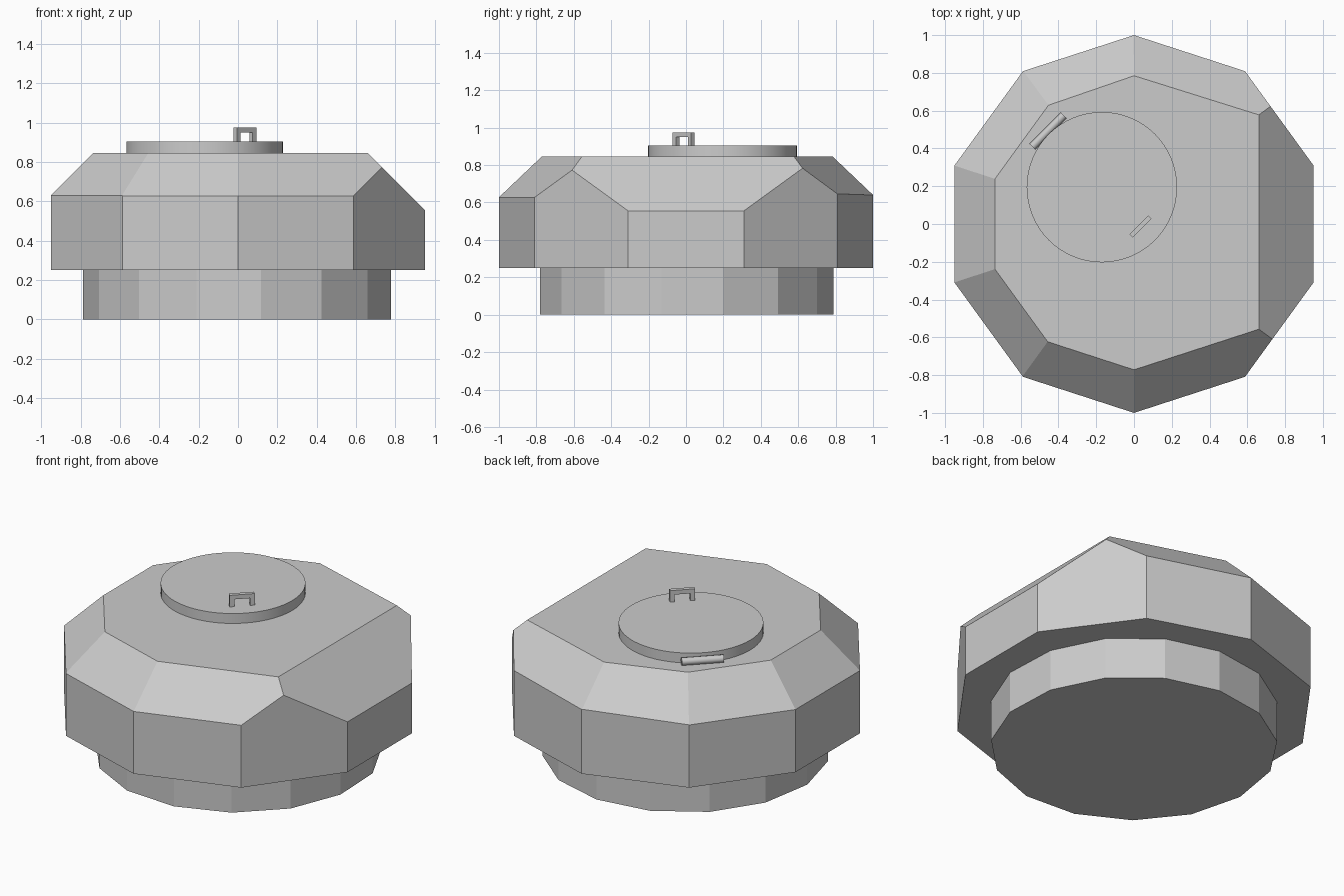
import bpy, bmesh
from math import radians, sin, cos
from mathutils import Vector, Matrix

default = bpy.data.objects.get("Cube")
if default:
    bpy.data.objects.remove(default, do_unlink=True)

grey = bpy.data.materials.new("grey_metal")
grey.use_nodes = True
GREY = (0.6, 0.6, 0.6, 1)
grey.diffuse_color = GREY
grey.node_tree.nodes["Principled BSDF"].inputs["Base Color"].default_value = GREY


def finish(name, bm):
    bmesh.ops.recalc_face_normals(bm, faces=bm.faces)
    mesh = bpy.data.meshes.new(name)
    bm.to_mesh(mesh)
    bm.free()
    mesh.materials.append(grey)
    obj = bpy.data.objects.new(name, mesh)
    bpy.context.collection.objects.link(obj)
    return obj


def prism(sides, radius, z0, z1, turn=0, centre=(0, 0)):
    """Upright prism whose first corner lies at angle turn."""
    bm = bmesh.new()
    ring = []
    for i in range(sides):
        a = radians(turn + 360 * i / sides)
        ring.append(bm.verts.new((centre[0] + radius * cos(a),
                                  centre[1] + radius * sin(a), z0)))
    bottom = bm.faces.new(ring)
    top = bmesh.ops.extrude_face_region(bm, geom=[bottom], use_keep_orig=True)["geom"]
    bmesh.ops.translate(bm, vec=(0, 0, z1 - z0),
                        verts=[v for v in top if isinstance(v, bmesh.types.BMVert)])
    return bm


def smooth(obj):
    bpy.ops.object.select_all(action="DESELECT")
    obj.select_set(True)
    bpy.context.view_layer.objects.active = obj
    bpy.ops.object.shade_smooth_by_angle(angle=radians(35))


# Turret ring under the body
finish("turret_ring", prism(15, 0.79, 0, 0.25, turn=-9.5))

# Ten-sided body with 45 degree slopes cut around the roof
body = prism(10, 1.0, 0.25, 0.845, turn=18)
slopes = [(0, 1.506), (72.6, 1.594), (109, 1.587), (144, 1.581),
          (180, 1.581), (216, 1.581), (252, 1.579), (288, 1.579)]
for angle, offset in slopes:
    a = radians(angle)
    cut = bmesh.ops.bisect_plane(
        body, geom=body.verts[:] + body.edges[:] + body.faces[:], dist=1e-5,
        plane_co=(0, 0, offset), plane_no=Vector((cos(a), sin(a), 1)).normalized(),
        clear_outer=True)
    rim = [e for e in cut["geom_cut"] if isinstance(e, bmesh.types.BMEdge)]
    bmesh.ops.holes_fill(body, edges=rim, sides=0)
finish("turret_body", body)

# Round hatch lid
smooth(finish("hatch_lid", prism(64, 0.398, 0.845, 0.905, centre=(-0.17, 0.195))))

# Bracket handle on the lid: extruded U profile turned 45 degrees
half, leg, height, bar, depth = 0.07, 0.026, 0.07, 0.026, 0.024
profile = [(-half, 0), (-half, height), (half, height), (half, 0),
           (half - leg, 0), (half - leg, height - bar),
           (leg - half, height - bar), (leg - half, 0)]
bm = bmesh.new()
face = bm.faces.new([bm.verts.new((x, -depth / 2, z)) for x, z in profile])
side = bmesh.ops.extrude_face_region(bm, geom=[face], use_keep_orig=True)["geom"]
bmesh.ops.translate(bm, vec=(0, depth, 0),
                    verts=[v for v in side if isinstance(v, bmesh.types.BMVert)])
bm.transform(Matrix.Translation((0.035, -0.013, 0.905)) @ Matrix.Rotation(radians(45), 4, "Z"))
finish("hatch_handle", bm)

# Hinge barrel lying against the lid rim
bm = bmesh.new()
bmesh.ops.create_cone(bm, cap_ends=True, segments=12, radius1=0.022, radius2=0.022, depth=0.235)
bm.transform(Matrix.Translation((-0.455, 0.492, 0.867))
             @ Matrix.Rotation(radians(45), 4, "Z") @ Matrix.Rotation(radians(90), 4, "Y"))
smooth(finish("hatch_hinge", bm))
